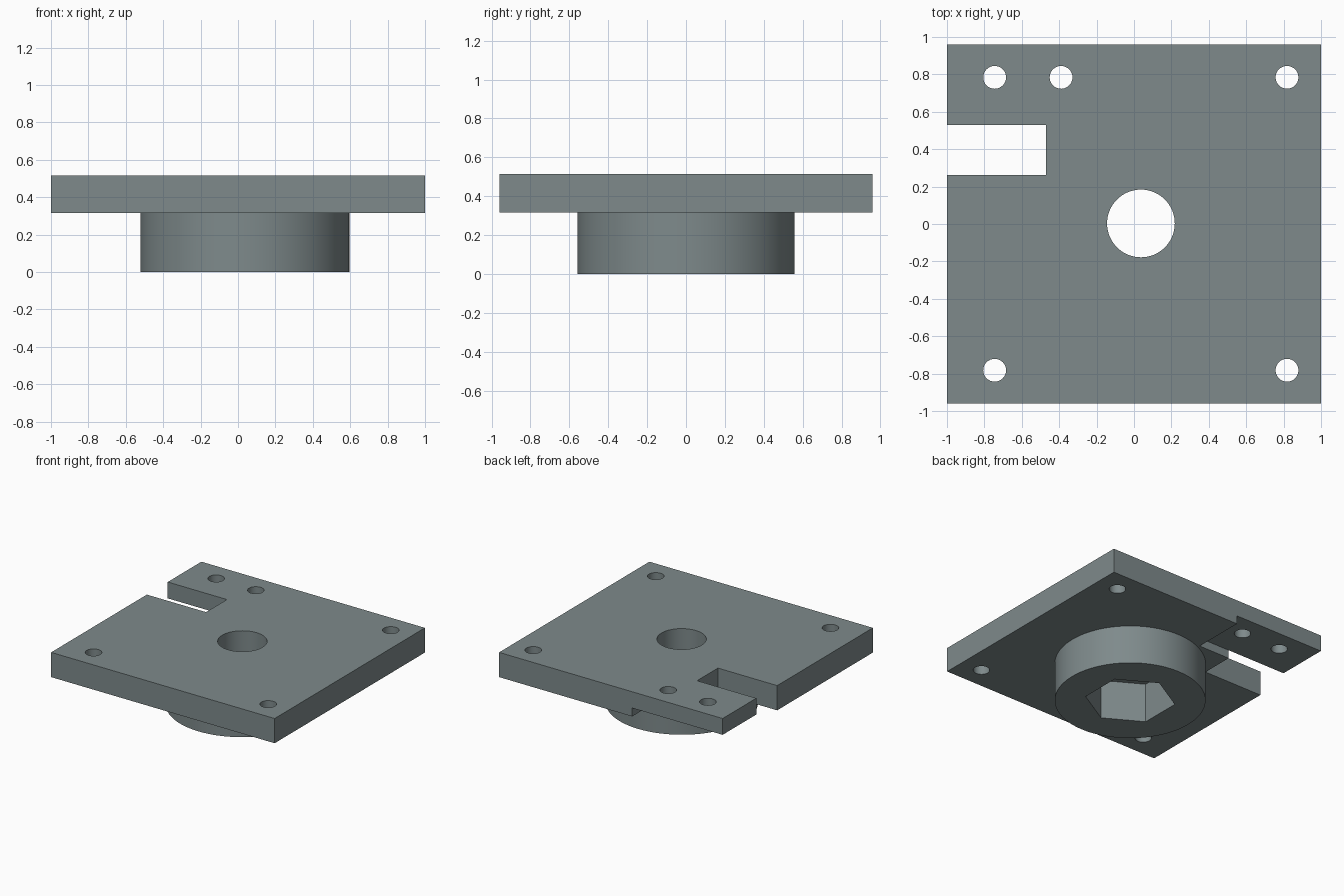
import bpy, math

if "Cube" in bpy.data.objects:
    bpy.data.objects.remove(bpy.data.objects["Cube"])

CX = 0.037            # boss axis in x
BOTTOM, TOP = 0.315, 0.515

grey = bpy.data.materials.new("steel_grey")
grey.diffuse_color = (0.21, 0.255, 0.26, 1)
grey.use_nodes = True
grey.node_tree.nodes["Principled BSDF"].inputs["Base Color"].default_value = grey.diffuse_color


def box(name, x0, x1, y0, y1, z0, z1):
    bpy.ops.mesh.primitive_cube_add(
        size=1, location=((x0 + x1) / 2, (y0 + y1) / 2, (z0 + z1) / 2))
    ob = bpy.context.object
    ob.name = name
    ob.scale = (x1 - x0, y1 - y0, z1 - z0)
    bpy.ops.object.transform_apply(location=True, rotation=True, scale=True)
    ob.data.materials.append(grey)
    return ob


def prism(name, sides, r, x, y, z0, z1, turn=0.0):
    bpy.ops.mesh.primitive_cylinder_add(
        vertices=sides, radius=r, depth=z1 - z0,
        location=(x, y, (z0 + z1) / 2), rotation=(0, 0, turn))
    ob = bpy.context.object
    ob.name = name
    bpy.ops.object.transform_apply(location=True, rotation=True, scale=True)
    ob.data.materials.append(grey)
    return ob


def combine(target, tool, operation):
    mod = target.modifiers.new(tool.name, 'BOOLEAN')
    mod.operation = operation
    mod.solver = 'EXACT'
    mod.object = tool
    bpy.ops.object.select_all(action='DESELECT')
    bpy.context.view_layer.objects.active = target
    target.select_set(True)
    bpy.ops.object.modifier_apply(modifier=mod.name)
    bpy.data.objects.remove(tool, do_unlink=True)


# Square plate with the round boss beneath it
plate = box("mounting_plate", -1, 1, -0.96, 0.96, BOTTOM, TOP)
combine(plate, prism("boss", 96, 0.558, CX, 0, 0, 0.4), 'UNION')

# Side slot and shallow corner relief on the underside
combine(plate, box("slot", -1.2, -0.47, 0.263, 0.53, 0.2, 0.7), 'DIFFERENCE')
combine(plate, box("relief", -1.2, -0.19, 0.53, 1.2, 0.2, 0.383), 'DIFFERENCE')

# Hexagonal socket (corners on the y axis) and central bore
combine(plate, prism("socket", 6, 0.335, CX, 0, -0.1, 0.32), 'DIFFERENCE')
combine(plate, prism("bore", 64, 0.181, CX, 0.003, 0.2, 0.7), 'DIFFERENCE')

# Screw holes: four corners and one extra
holes = [(x, y) for x in (-0.745, 0.818) for y in (-0.782, 0.784)]
for x, y in holes + [(-0.39, 0.784)]:
    combine(plate, prism("screw_hole", 32, 0.061, x, y, 0.2, 0.7), 'DIFFERENCE')

# Smooth round walls, crisp edges
bpy.context.view_layer.objects.active = plate
plate.select_set(True)
bpy.ops.object.shade_smooth_by_angle(angle=math.radians(30))
